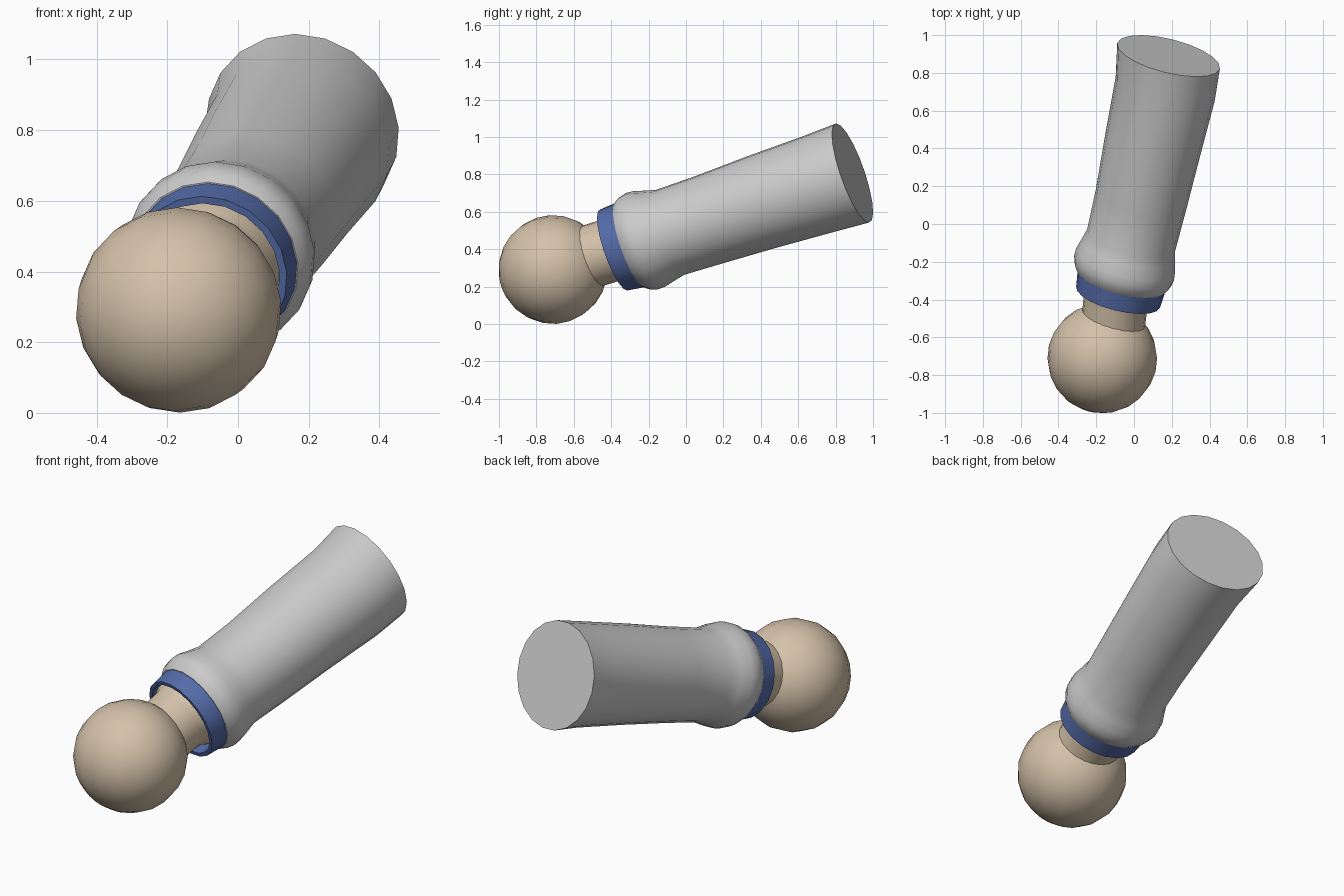
import bpy, bmesh, math
from mathutils import Vector

if "Cube" in bpy.data.objects:
    bpy.data.objects.remove(bpy.data.objects["Cube"])

SIDES = 20
AXIS = Vector((0.23, 0.92, 0.32)).normalized()


def material(name, color):
    m = bpy.data.materials.new(name)
    m.diffuse_color = color
    m.use_nodes = True
    m.node_tree.nodes["Principled BSDF"].inputs["Base Color"].default_value = m.diffuse_color
    return m


skin = material("skin", (0.66, 0.54, 0.40, 1))
blue = material("blue", (0.09, 0.15, 0.40, 1))


def finish(name, bm, mat=None, angle=40):
    bmesh.ops.recalc_face_normals(bm, faces=bm.faces)
    me = bpy.data.meshes.new(name)
    bm.to_mesh(me)
    bm.free()
    ob = bpy.data.objects.new(name, me)
    bpy.context.collection.objects.link(ob)
    if mat:
        me.materials.append(mat)
    bpy.ops.object.select_all(action='DESELECT')
    ob.select_set(True)
    bpy.context.view_layer.objects.active = ob
    bpy.ops.object.shade_smooth_by_angle(angle=math.radians(angle))
    return ob


def loft(name, sections, axis, mat=None, closed=False):
    """Skin circles (centre, radius) along an arm; closed joins last to first."""
    u = axis.cross(Vector((0, 0, 1))).normalized()
    v = u.cross(axis).normalized()
    bm = bmesh.new()
    loops = []
    for c, r in sections:
        angles = [math.tau * i / SIDES for i in range(SIDES)]
        loops.append([bm.verts.new(Vector(c) + u * (r * math.cos(a)) + v * (r * math.sin(a)))
                      for a in angles])
    pairs = list(zip(loops, loops[1:]))
    if closed:
        pairs.append((loops[-1], loops[0]))
    else:
        bm.faces.new(loops[0])
        bm.faces.new(loops[-1])
    for a, b in pairs:
        for i in range(SIDES):
            j = (i + 1) % SIDES
            bm.faces.new((a[i], a[j], b[j], b[i]))
    return finish(name, bm, mat)


# sleeve: tapered tube swelling into a rounded cuff
loft("sleeve", [
    ((0.183, 0.890, 0.807), 0.280),
    ((0.165, 0.715, 0.750), 0.270),
    ((0.095, 0.400, 0.650), 0.257),
    ((0.035, 0.120, 0.556), 0.245),
    ((-0.015, -0.085, 0.490), 0.240),
    ((-0.030, -0.140, 0.472), 0.254),
    ((-0.045, -0.195, 0.455), 0.270),
    ((-0.053, -0.235, 0.443), 0.272),
    ((-0.060, -0.270, 0.432), 0.262),
    ((-0.066, -0.296, 0.423), 0.243),
    ((-0.068, -0.302, 0.421), 0.200),
], AXIS)

# blue band around the cuff opening
loft("cuff_band", [
    ((-0.064, -0.290, 0.425), 0.240),
    ((-0.084, -0.386, 0.396), 0.229),
    ((-0.084, -0.386, 0.396), 0.208),
    ((-0.064, -0.290, 0.425), 0.200),
], AXIS, blue, closed=True)

# wrist flaring inside the band
loft("wrist", [
    ((-0.070, -0.290, 0.425), 0.200),
    ((-0.083, -0.345, 0.410), 0.195),
    ((-0.090, -0.375, 0.402), 0.177),
    ((-0.097, -0.410, 0.392), 0.171),
    ((-0.110, -0.520, 0.358), 0.170),
    ((-0.122, -0.600, 0.330), 0.165),
], Vector((0.15, 0.93, 0.33)).normalized(), skin)

# ball hand
bm = bmesh.new()
bmesh.ops.create_uvsphere(bm, u_segments=SIDES, v_segments=12, radius=0.291)
rot = AXIS.to_track_quat('Z', 'Y').to_matrix()
bmesh.ops.rotate(bm, verts=bm.verts, cent=(0, 0, 0), matrix=rot)
bmesh.ops.translate(bm, verts=bm.verts, vec=(-0.168, -0.711, 0.291))
finish("hand", bm, skin, 60)
